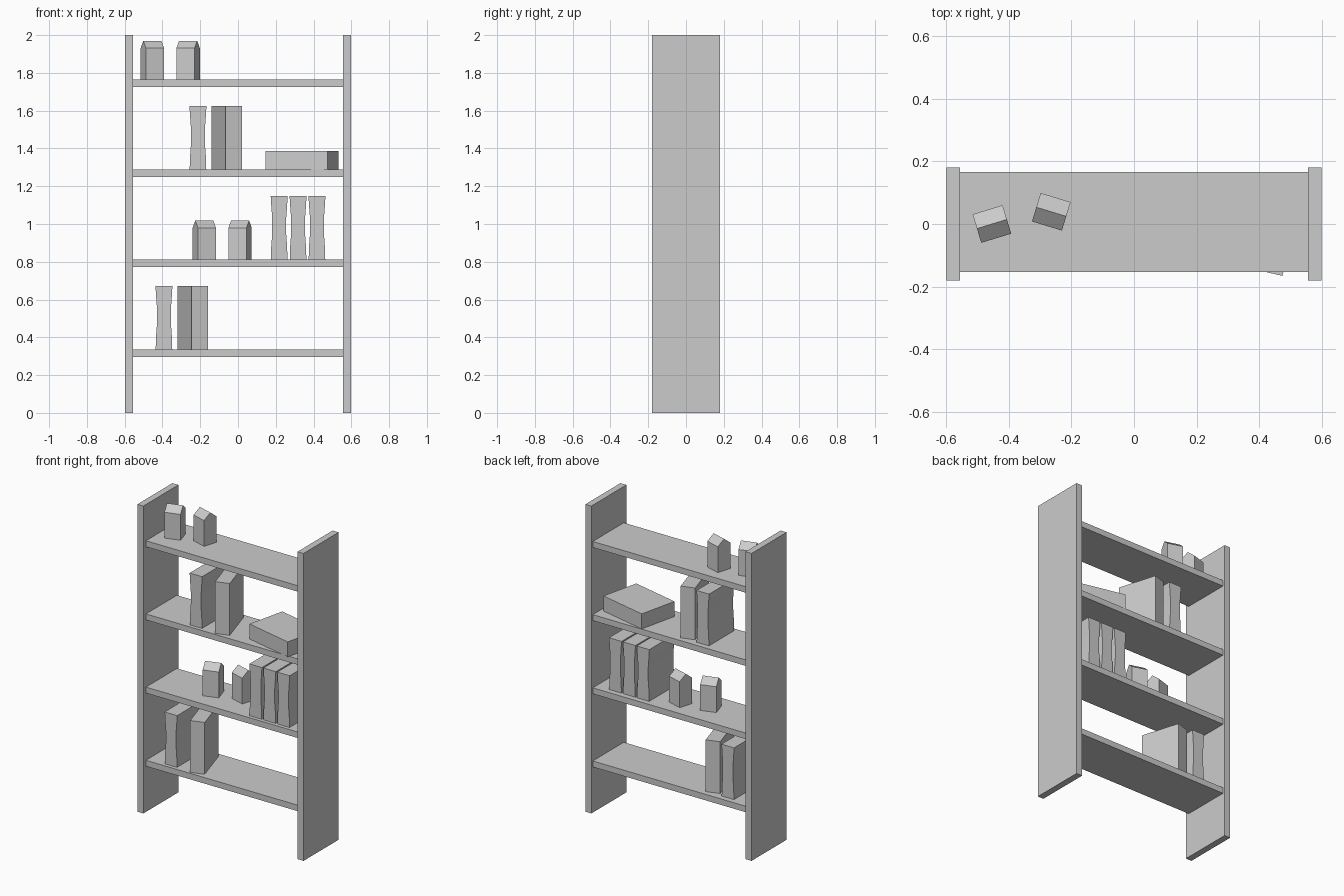
import bpy
from math import radians
from mathutils import Matrix

cube = bpy.data.objects.get("Cube")
if cube:
    bpy.data.objects.remove(cube, do_unlink=True)

grey = bpy.data.materials.new("plain_grey")
grey.use_nodes = True
color = (0.6, 0.6, 0.6, 1)
grey.diffuse_color = color
grey.node_tree.nodes["Principled BSDF"].inputs["Base Color"].default_value = color


def prism(name, profile, depth, location, angle=0, along="y"):
    """Extrude a closed profile (across, up) along one axis, then turn it about z."""
    n = len(profile)
    verts = []
    for t in (-depth / 2, depth / 2):
        verts += [(a, t, z) if along == "y" else (t, a, z) for a, z in profile]
    faces = [tuple(range(n)), tuple(range(2 * n - 1, n - 1, -1))]
    faces += [(i, i + n, (i + 1) % n + n, (i + 1) % n) for i in range(n)]
    if along == "x":
        faces = [f[::-1] for f in faces]
    mesh = bpy.data.meshes.new(name)
    mesh.from_pydata(verts, [], faces)
    mesh.materials.append(grey)
    obj = bpy.data.objects.new(name, mesh)
    obj.matrix_world = Matrix.Translation(location) @ Matrix.Rotation(radians(angle), 4, "Z")
    bpy.context.collection.objects.link(obj)
    return obj


def box(name, width, depth, height, location, angle=0):
    w = width / 2
    return prism(name, [(-w, 0), (w, 0), (w, height), (-w, height)], depth, location, angle)


BOOK_W, BOOK_D, BOOK_H = 0.09, 0.26, 0.337


def pinched_book(name, x, z):
    # Upright book with slightly drawn-in covers
    right = [(BOOK_W / 2 - inset, BOOK_H * t) for t, inset in
             ((0, 0.001), (0.2, 0.003), (0.4, 0.008), (0.65, 0.008), (0.85, 0.003), (1, 0))]
    left = [(-a, b) for a, b in reversed(right)]
    return prism(name, right + left, BOOK_D, (x, 0, z))


def house(name, x, y, z, angle):
    # Small house-shaped ornament with its ridge running sideways
    d, eave, ridge = 0.0475, 0.168, 0.206
    profile = [(-d, 0), (d, 0), (d, eave), (0, ridge), (-d, eave)]
    return prism(name, profile, 0.1, (x, y, z), angle, "x")


# Side panels
for side, sx in (("left", 1), ("right", -1)):
    box(side + "_side_panel", 0.043, 0.36, 2, (sx * 0.5765, 0, 0))

# Shelves
THICK = 0.039
tops = []
for i in range(4):
    z = 0.297 + 0.476 * i
    box(f"shelf_{i + 1}", 1.11, 0.319, THICK, (0, 0.006, z))
    tops.append(z + THICK)
lowest, second, third, highest = tops

# Book pairs: one straight, one turned
for level, z, shift in (("lower", lowest, 0), ("upper", third, 0.18)):
    pinched_book(f"{level}_straight_book", -0.392 + shift, z)
    box(f"{level}_turned_book", BOOK_W, BOOK_D, BOOK_H, (-0.24 + shift, -0.004, z), 17)

# Book lying flat
box("flat_book", BOOK_H, BOOK_D, 0.098, (0.339, -0.001, third), -13)

# Row of three books
for i in range(3):
    pinched_book(f"row_book_{i + 1}", 0.218 + 0.1 * i, second)

# House ornaments in pairs
for level, z, shift in (("lower", second, 0.275), ("upper", highest, 0)):
    house(f"{level}_house_a", -0.4535 + shift, 0, z, 17)
    house(f"{level}_house_b", -0.264 + shift, 0.039, z, -17)
